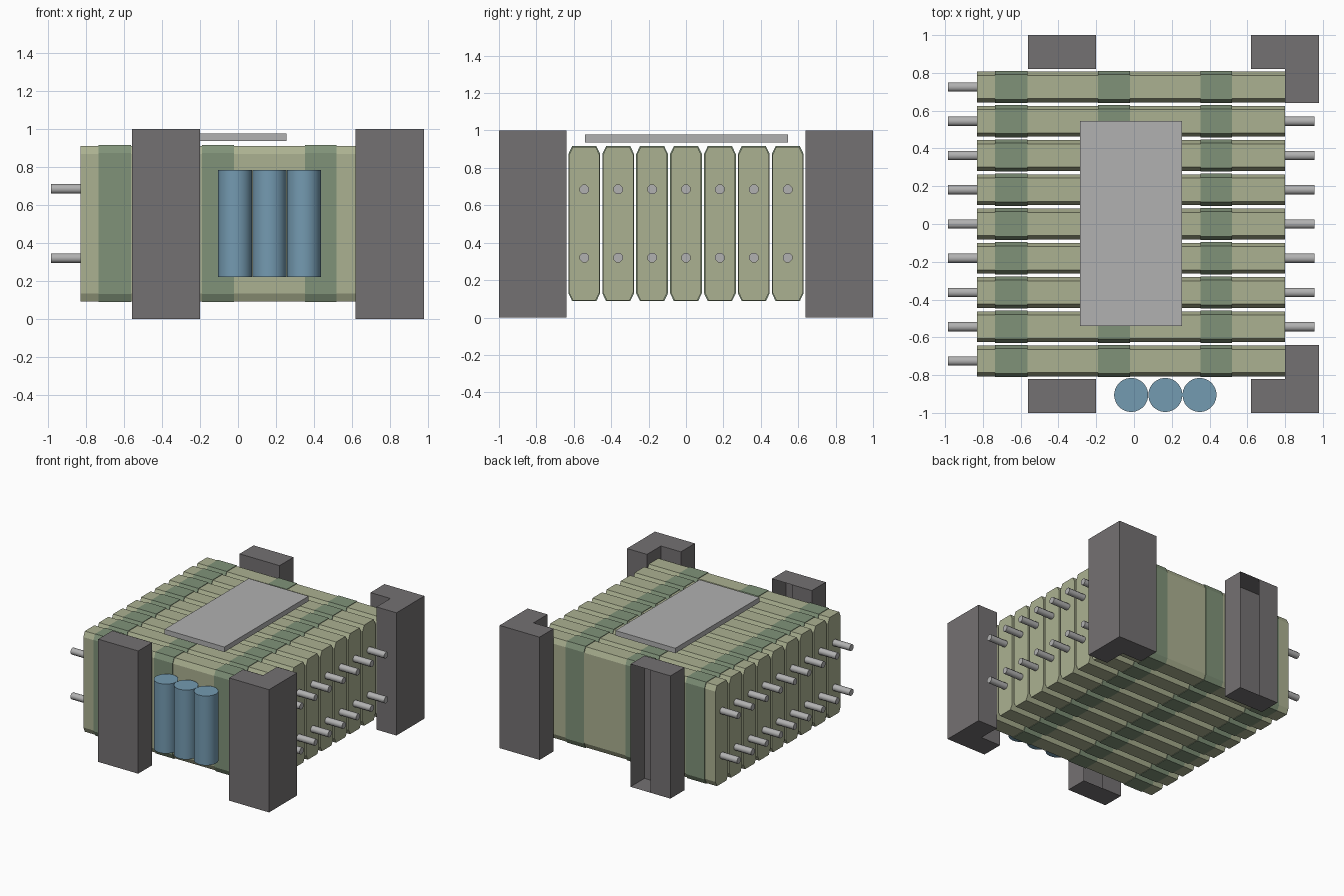
import bpy, bmesh, math
from mathutils import Matrix

if "Cube" in bpy.data.objects:
    bpy.data.objects.remove(bpy.data.objects["Cube"])


def material(name, rgb):
    m = bpy.data.materials.new(name)
    m.diffuse_color = (*rgb, 1)
    m.use_nodes = True
    m.node_tree.nodes["Principled BSDF"].inputs["Base Color"].default_value = m.diffuse_color
    return m


OLIVE = material("olive casing", (0.41, 0.44, 0.285))
GREEN = material("green strap", (0.215, 0.29, 0.19))
BLUE = material("blue canister", (0.175, 0.325, 0.44))
DARK = material("dark grey post", (0.175, 0.165, 0.17))
LIGHT = material("light grey metal", (0.44, 0.44, 0.44))


def finish(bm, name, mat, smooth=False):
    me = bpy.data.meshes.new(name)
    bm.to_mesh(me)
    bm.free()
    me.materials.append(mat)
    for p in me.polygons:
        p.use_smooth = smooth and len(p.vertices) == 4
    if smooth:
        me.set_sharp_from_angle(angle=math.radians(50))
    ob = bpy.data.objects.new(name, me)
    bpy.context.collection.objects.link(ob)
    return ob


def prism(name, mat, outline, offset, open_side=None):
    """Extrude a closed outline by a vector; open_side leaves one wall out."""
    bm = bmesh.new()
    a = [bm.verts.new(p) for p in outline]
    b = [bm.verts.new([c + d for c, d in zip(p, offset)]) for p in outline]
    bm.faces.new(a[::-1])
    bm.faces.new(b)
    n = len(a)
    for i in range(n):
        if i != open_side:
            j = (i + 1) % n
            bm.faces.new((a[i], a[j], b[j], b[i]))
    return finish(bm, name, mat)


def rod(name, mat, centre, radius, length, sides, along_x=False):
    bm = bmesh.new()
    rot = Matrix.Rotation(math.pi / 2, 4, 'Y') if along_x else Matrix()
    spin = Matrix.Rotation(math.pi / sides, 4, 'Z')
    bmesh.ops.create_cone(bm, cap_ends=True, segments=sides, radius1=radius,
                          radius2=radius, depth=length,
                          matrix=Matrix.Translation(centre) @ rot @ spin)
    return finish(bm, name, mat, True)


def slab(name, mat, y, x0, x1, grow=0.0):
    """Upright slab with chamfered top and bottom edges."""
    w, c = 0.081 + grow, 0.061 + grow
    z0, z1, h = 0.092 - grow, 0.912 + grow, 0.042
    yz = [(-c, z0), (c, z0), (w, z0 + h), (w, z1 - h),
          (c, z1), (-c, z1), (-w, z1 - h), (-w, z0 + h)]
    return prism(name, mat, [(x0, y + a, z) for a, z in yz], (x1 - x0, 0, 0))


# Row of slabs, each with three straps and four terminals
for i in range(9):
    y = (i - 4) * 0.1813
    slab("cell_slab", OLIVE, y, -0.83, 0.80)
    for x0, x1 in ((-0.735, -0.565), (-0.19, -0.022), (0.353, 0.52)):
        slab("cell_strap", GREEN, y, x0, x1, 0.004)
    for z in (0.32, 0.685):
        for x in (-0.905, 0.875):
            rod("terminal", LIGHT, (x, y, z), 0.027, 0.16, 8, True)

# L-shaped posts on the right corners
for s in (-1, 1):
    pts = [(0.62, -1), (0.98, -1), (0.98, -0.64), (0.80, -0.64),
           (0.80, -0.82), (0.62, -0.82)]
    if s > 0:
        pts = [(x, -y) for x, y in pts[::-1]]
    prism("corner_post", DARK, [(x, y, 0) for x, y in pts], (0, 0, 1))

# Straight posts on the left, half of the +y wall left open
for y0 in (-1, 0.82):
    y1 = y0 + 0.18
    pts = [(-0.56, y0), (-0.20, y0), (-0.20, y1), (-0.38, y1), (-0.56, y1)]
    prism("side_post", DARK, [(x, y, 0) for x, y in pts], (0, 0, 1), open_side=2)

# Canisters at the front
for k in range(3):
    rod("canister", BLUE, (-0.015 + 0.181 * k, -0.905, 0.502), 0.09, 0.565, 32)

# Plate hovering over the top
prism("top_plate", LIGHT, [(-0.285, -0.54, 0.937), (0.255, -0.54, 0.937),
                           (0.255, 0.545, 0.937), (-0.285, 0.545, 0.937)],
      (0, 0, 0.041))
